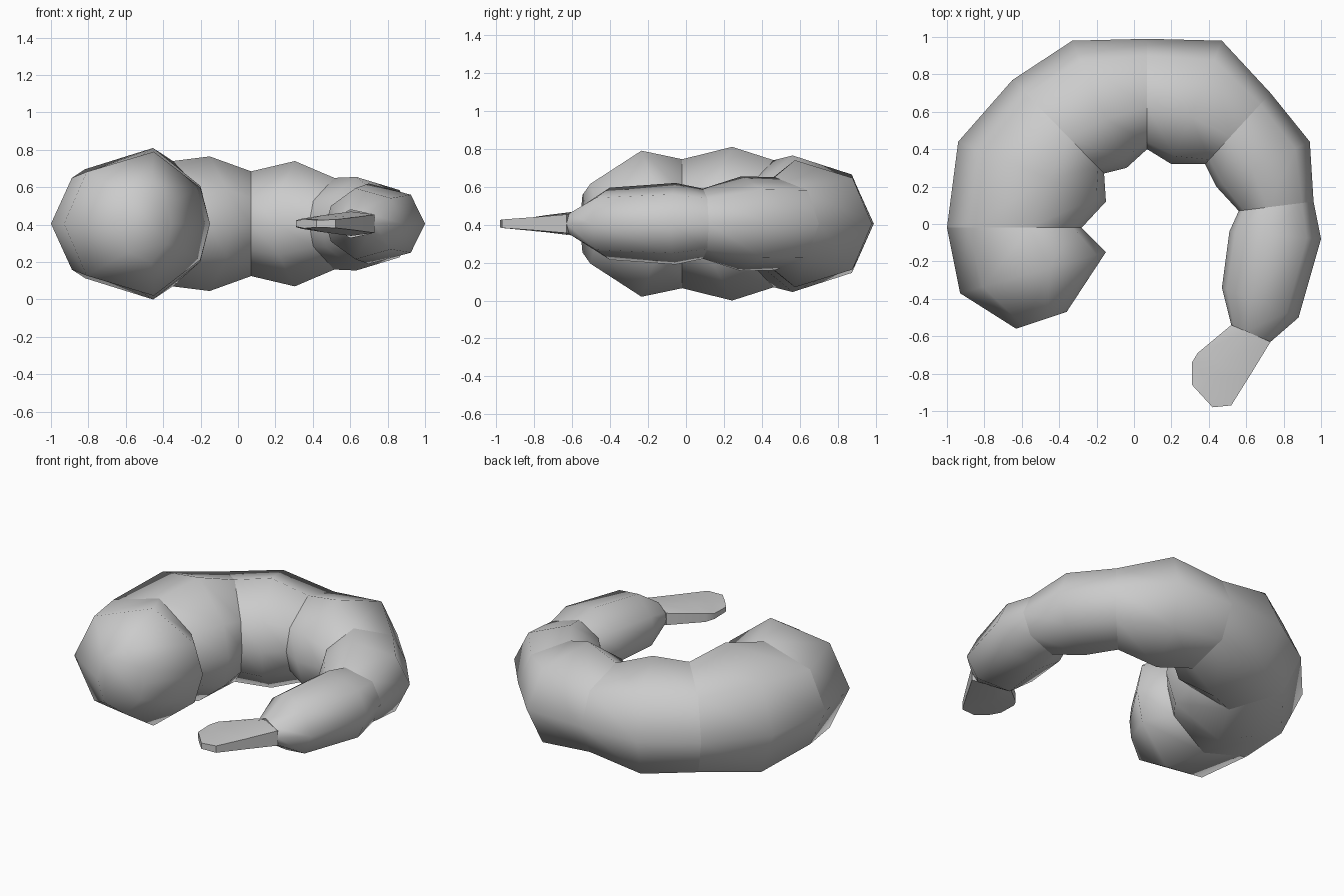
import bpy, bmesh

if "Cube" in bpy.data.objects:
    bpy.data.objects.remove(bpy.data.objects["Cube"])

ZC = 0.405
# normalised cross-section: u runs from outer (-1) to inner (1), v is height
HALF = [(-1, 0), (-0.69, 0.72), (0.23, 1), (0.87, 0.5), (1, 0)]
BODY = HALF + [(u, -v) for u, v in reversed(HALF[1:-1])]
FLAT = [(-1, -0.75), (-1, 0.75), (0.2, 1), (1, 0.6), (1, -0.6), (0.2, -1)]


def loft(name, rings, section, cap_start=False, cap_end=False, angle=None):
    """Rings are (outer x, outer y, inner x, inner y, half height)."""
    bm = bmesh.new()
    loops = []
    for ox, oy, ix, iy, h in rings:
        loop = []
        for u, v in section:
            t = (u + 1) / 2
            loop.append(bm.verts.new((ox + (ix - ox) * t, oy + (iy - oy) * t, ZC + v * h)))
        loops.append(loop)
    n = len(section)
    for a, b in zip(loops, loops[1:]):
        for i in range(n):
            j = (i + 1) % n
            bm.faces.new((a[i], a[j], b[j], b[i]))
    if cap_start:
        bm.faces.new(loops[0])
    if cap_end:
        bm.faces.new(loops[-1])
    bmesh.ops.recalc_face_normals(bm, faces=bm.faces)
    # rings run from the head round to the tail, so outer faces must point away
    probe = bm.faces[:][0]
    mid = sum((v.co for v in bm.verts), start=probe.verts[0].co * 0) / len(bm.verts)
    if not (cap_start or cap_end):
        score = sum(f.normal.dot(f.calc_center_median() - mid) * f.calc_area() for f in bm.faces)
        if score < 0:
            bmesh.ops.reverse_faces(bm, faces=bm.faces)
    for f in bm.faces:
        f.smooth = True
    me = bpy.data.meshes.new(name)
    bm.to_mesh(me)
    bm.free()
    if angle is not None:
        me.set_sharp_from_angle(angle=angle)
    ob = bpy.data.objects.new(name, me)
    bpy.context.collection.objects.link(ob)
    return ob


# joints shared by neighbouring segments
j1 = (-1.0, -0.02, -0.28, -0.02, 0.34)
j2 = (-0.65, 0.77, -0.16, 0.27, 0.335)
j3 = (0.07, 0.99, 0.07, 0.40, 0.28)
j4 = (0.73, 0.70, 0.38, 0.32, 0.245)
j5 = (0.96, 0.12, 0.56, 0.07, 0.185)
j6 = (0.73, -0.63, 0.52, -0.54, 0.075)

# curved body segments, thick end first
loft("front_segment", [(-0.63, -0.56, -0.36, -0.47, 0.21),
                       (-0.93, -0.37, -0.15, -0.15, 0.385), j1], BODY, cap_start=True)
loft("segment_2", [j1, (-0.94, 0.44, -0.15, 0.12, 0.405), j2], BODY)
loft("segment_3", [j2, (-0.33, 0.98, -0.04, 0.30, 0.36), j3], BODY)
loft("segment_4", [j3, (0.47, 0.98, 0.20, 0.32, 0.335), j4], BODY)
loft("segment_5", [j4, (0.94, 0.44, 0.44, 0.20, 0.25), j5], BODY)
loft("segment_6", [j5, (1.0, -0.08, 0.51, -0.04, 0.215),
                   (0.88, -0.50, 0.47, -0.34, 0.19), j6], BODY)

# thin flat tail fin
loft("tail_fin", [(0.73, -0.63, 0.52, -0.54, 0.065),
                  (0.62, -0.81, 0.34, -0.69, 0.045),
                  (0.52, -0.97, 0.31, -0.74, 0.03),
                  (0.42, -0.98, 0.31, -0.86, 0.025)], FLAT,
     cap_start=True, cap_end=True, angle=0.6)
